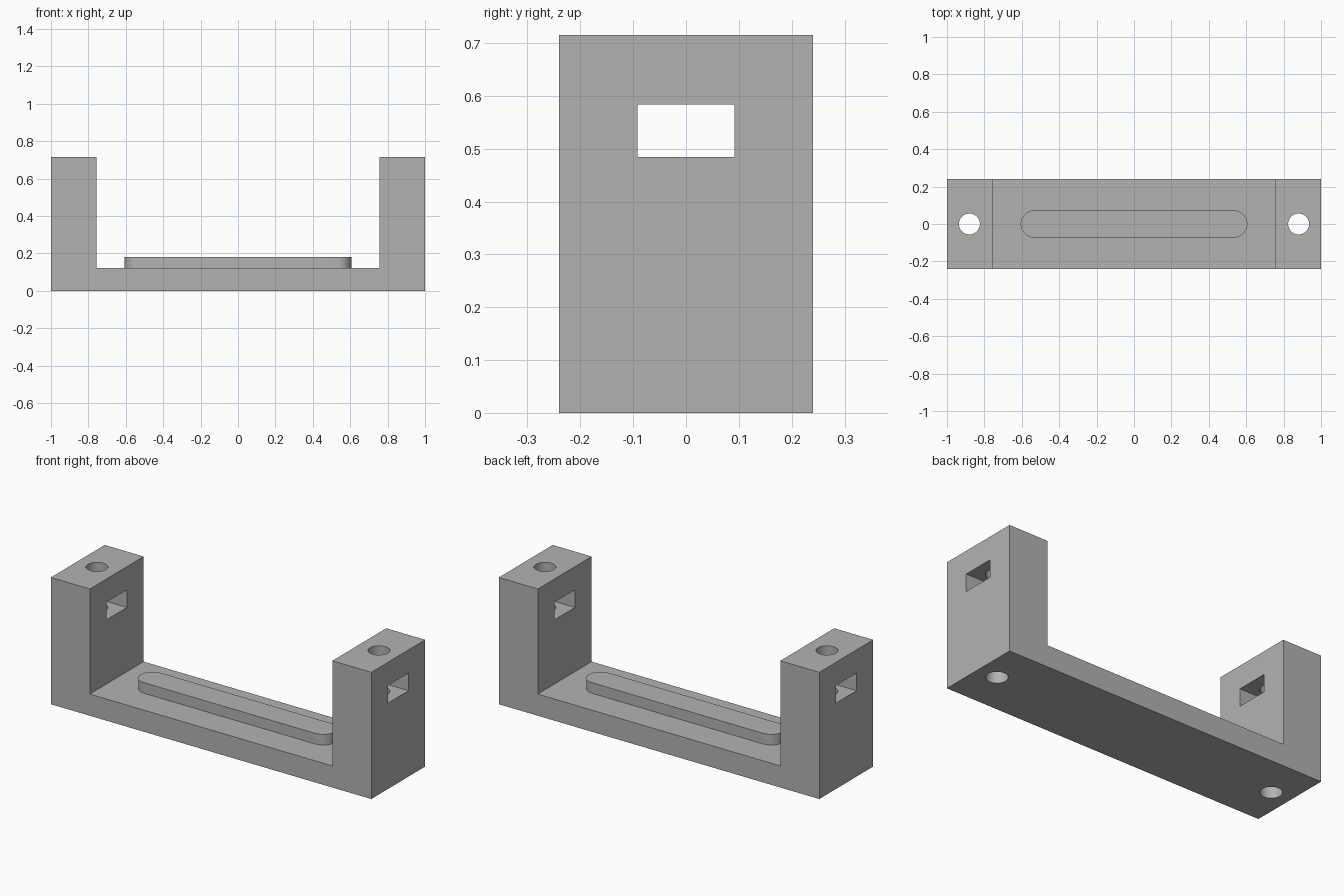
import bpy
import bmesh
from math import cos, sin, pi, radians
from mathutils import Matrix

cube = bpy.data.objects.get("Cube")
if cube:
    bpy.data.objects.remove(cube, do_unlink=True)

HALF_LENGTH, HALF_DEPTH, HEIGHT = 1.0, 0.24, 0.715
WALL_X, BASE_TOP = 0.757, 0.122
HOLE_X, HOLE_RADIUS = 0.88, 0.056
PAD_HALF, PAD_RADIUS, PAD_TOP = 0.606, 0.073, 0.182

grey = bpy.data.materials.new("plain_grey")
grey.use_nodes = True
colour = (0.45, 0.45, 0.45, 1)
grey.diffuse_color = colour
grey.node_tree.nodes["Principled BSDF"].inputs["Base Color"].default_value = colour


def make_object(name, bm):
    bmesh.ops.recalc_face_normals(bm, faces=bm.faces)
    mesh = bpy.data.meshes.new(name)
    bm.to_mesh(mesh)
    bm.free()
    mesh.materials.append(grey)
    obj = bpy.data.objects.new(name, mesh)
    bpy.context.collection.objects.link(obj)
    return obj


def extrude_profile(name, points, direction):
    bm = bmesh.new()
    face = bm.faces.new([bm.verts.new(p) for p in points])
    result = bmesh.ops.extrude_face_region(bm, geom=[face], use_keep_orig=True)
    verts = [g for g in result["geom"] if isinstance(g, bmesh.types.BMVert)]
    bmesh.ops.translate(bm, verts=verts, vec=direction)
    return make_object(name, bm)


def smooth(obj):
    bpy.ops.object.select_all(action="DESELECT")
    obj.select_set(True)
    bpy.context.view_layer.objects.active = obj
    bpy.ops.object.shade_smooth_by_angle(angle=radians(30))


# U-shaped bracket: base with an upright at each end
half = [(WALL_X, BASE_TOP), (WALL_X, HEIGHT), (HALF_LENGTH, HEIGHT), (HALF_LENGTH, 0)]
outline = half + [(-x, z) for x, z in reversed(half)]
bracket = extrude_profile("bracket", [(x, -HALF_DEPTH, z) for x, z in outline],
                          (0, 2 * HALF_DEPTH, 0))

# Cutters: one rectangular window through both uprights, a bolt hole down each
cutters = []
bm = bmesh.new()
bmesh.ops.create_cube(bm, size=1, matrix=Matrix.Translation((0, 0, 0.534))
                      @ Matrix.Diagonal((2.4, 0.184, 0.099, 1)))
cutters.append(make_object("window_cutter", bm))
for side in (-1, 1):
    bm = bmesh.new()
    bmesh.ops.create_cone(bm, cap_ends=True, segments=48, radius1=HOLE_RADIUS,
                          radius2=HOLE_RADIUS, depth=2,
                          matrix=Matrix.Translation((side * HOLE_X, 0, 0.4)))
    cutters.append(make_object("bolt_hole_cutter", bm))

for cutter in cutters:
    cutter.hide_render = True
    mod = bracket.modifiers.new("cut", "BOOLEAN")
    mod.operation = "DIFFERENCE"
    mod.solver = "EXACT"
    mod.object = cutter

# Bake the cuts and drop the cutters
bpy.context.view_layer.update()
evaluated = bracket.evaluated_get(bpy.context.evaluated_depsgraph_get())
cut_mesh = bpy.data.meshes.new_from_object(evaluated)
bracket.modifiers.clear()
bracket.data = cut_mesh
for cutter in cutters:
    bpy.data.objects.remove(cutter, do_unlink=True)
smooth(bracket)

# Raised pad with round ends, sunk a little into the base
STEPS = 24
pad_points = []
for side in (1, -1):
    for i in range(STEPS + 1):
        a = -pi / 2 + pi * i / STEPS
        pad_points.append((side * (PAD_HALF - PAD_RADIUS + PAD_RADIUS * cos(a)),
                           side * PAD_RADIUS * sin(a), BASE_TOP - 0.02))
pad = extrude_profile("raised_pad", pad_points, (0, 0, PAD_TOP - BASE_TOP + 0.02))
smooth(pad)
